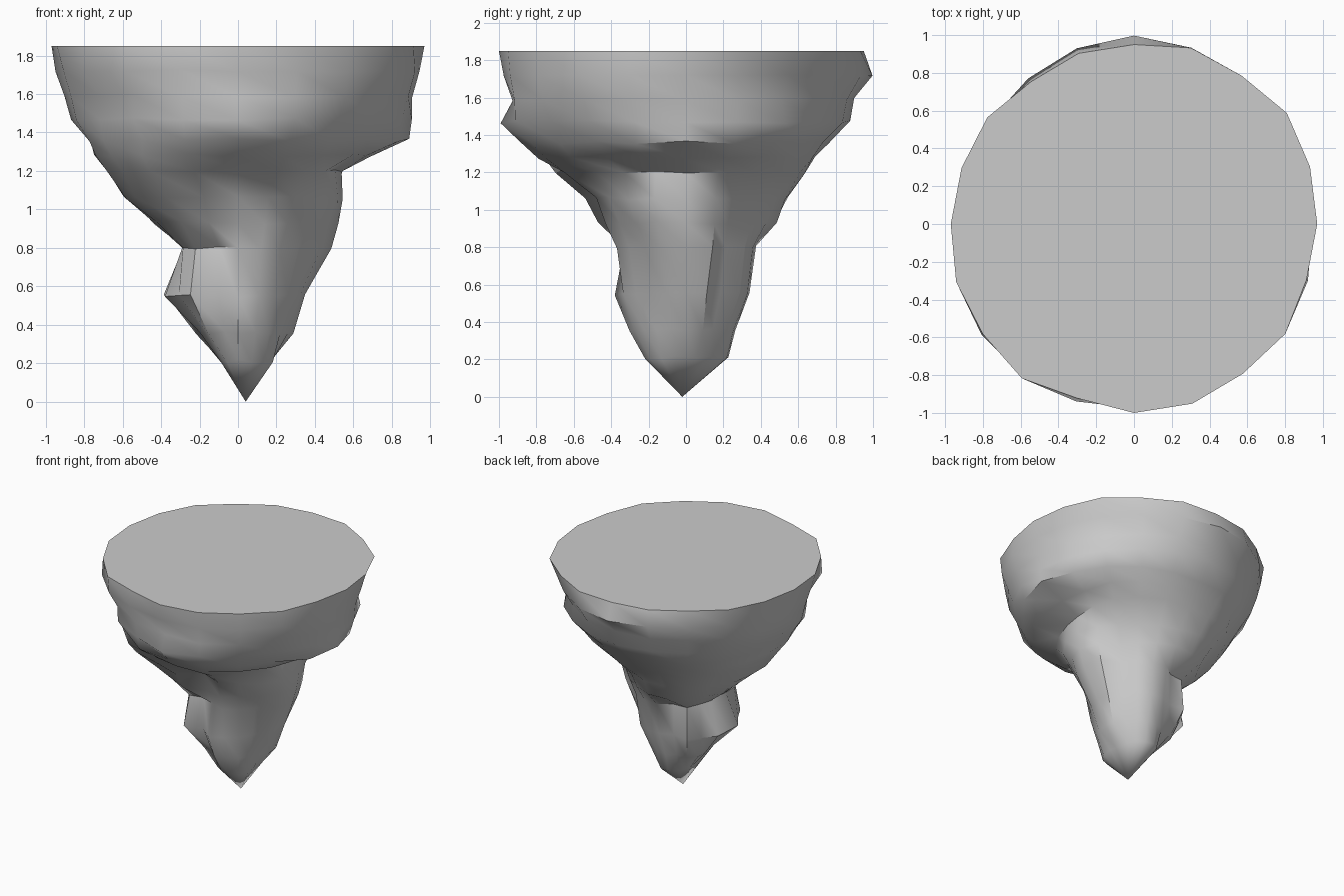
import bpy, bmesh, math, random

if "Cube" in bpy.data.objects:
    bpy.data.objects.remove(bpy.data.objects["Cube"])
random.seed(4)
N = 20

# Rim radii around the flat top, every 18 degrees starting at +x
RIM = [.97, .98, 1.0, .97, .98, .95, .95, .93, .96, .96,
       .97, .99, .99, 1.01, .97, 1.0, 1.0, .98, .99, .96]

# Rock silhouette: z, then reach towards E, NE, N, NW, W, SW, S, SE
RINGS = [
    (1.72, .95, .93, .99, .94, .95, .99, .98, .97),
    (1.59, .91, .87, .91, .90, .91, .93, .96, .93),
    (1.47, .91, .88, .89, .86, .88, .90, .99, .88),
    (1.36, .88, .79, .77, .80, .77, .88, .89, .82),
    (1.28, .68, .72, .69, .75, .74, .82, .80, .75),
    (1.20, .54, .62, .64, .68, .69, .74, .71, .57),
    (1.06, .54, .47, .53, .62, .59, .65, .51, .52),
    (0.93, .52, .43, .48, .51, .43, .50, .47, .44),
    (0.80, .48, .40, .37, .35, .28, .37, .40, .38),
    (0.55, .35, .36, .34, .38, .39, .42, .38, .32),
    (0.36, .29, .28, .26, .28, .20, .25, .30, .27),
    (0.21, .17, .20, .23, .12, .08, .12, .22, .23),
]
# Clefts: side index -> (lowest z, highest z, depth factor)
CLEFTS = {2: (.3, .95, .86), 6: (.3, .9, .88), 8: (.5, 1.1, .92),
          14: (.3, .85, .80), 15: (.75, 1.22, .84), 12: (.3, .6, .9)}
# Ledges: (ring number, side index) -> factor
LEDGES = {(3, 13): .95, (4, 13): 1.03, (5, 13): 1.07, (5, 12): 1.03,
          (2, 14): .97, (1, 15): .96, (1, 12): .97, (5, 7): 1.04,
          (0, 5): 1.02, (5, 16): 1.04}


def reach(vals, t):
    """Smooth periodic interpolation between the eight directions."""
    x = t * 8
    i = int(x)
    f = x - i
    a, b, c, d = (vals[(i + k) % 8] for k in (-1, 0, 1, 2))
    return b + .5 * f * (c - a + f * (2*a - 5*b + 4*c - d + f * (3*(b - c) + d - a)))


bm = bmesh.new()


def ring(radii, z, wob):
    out = []
    for i, r in enumerate(radii):
        a = math.tau * i / N
        out.append(bm.verts.new((r * math.cos(a), r * math.sin(a),
                                 z + random.uniform(-wob, wob))))
    return out


# Flat top, then craggy rings tapering to the tip
upper = ring(RIM, 1.85, 0)
bm.faces.new(upper)
for n, (z, *vals) in enumerate(RINGS):
    radii = []
    for i in range(N):
        r = reach(vals, i / N) * random.uniform(.985, 1.015)
        low, high, depth = CLEFTS.get(i, (0, 0, 1))
        if low < z < high:
            r *= depth
        radii.append(min(r * LEDGES.get((n, i), 1), 1.0))
    lower = ring(radii, z, .008)
    for i in range(N):
        j = (i + 1) % N
        bm.faces.new((upper[i], lower[i], lower[j], upper[j]))
    upper = lower
tip = bm.verts.new((.04, -.02, 0))
for i in range(N):
    bm.faces.new((upper[i], tip, upper[(i + 1) % N]))

bmesh.ops.recalc_face_normals(bm, faces=bm.faces)
mesh = bpy.data.meshes.new("floating_rock")
bm.to_mesh(mesh)
bm.free()
rock = bpy.data.objects.new("floating_rock", mesh)
bpy.context.collection.objects.link(rock)

# Smooth flanks with sharp rim and clefts
bpy.context.view_layer.objects.active = rock
rock.select_set(True)
bpy.ops.object.shade_smooth_by_angle(angle=math.radians(45))
